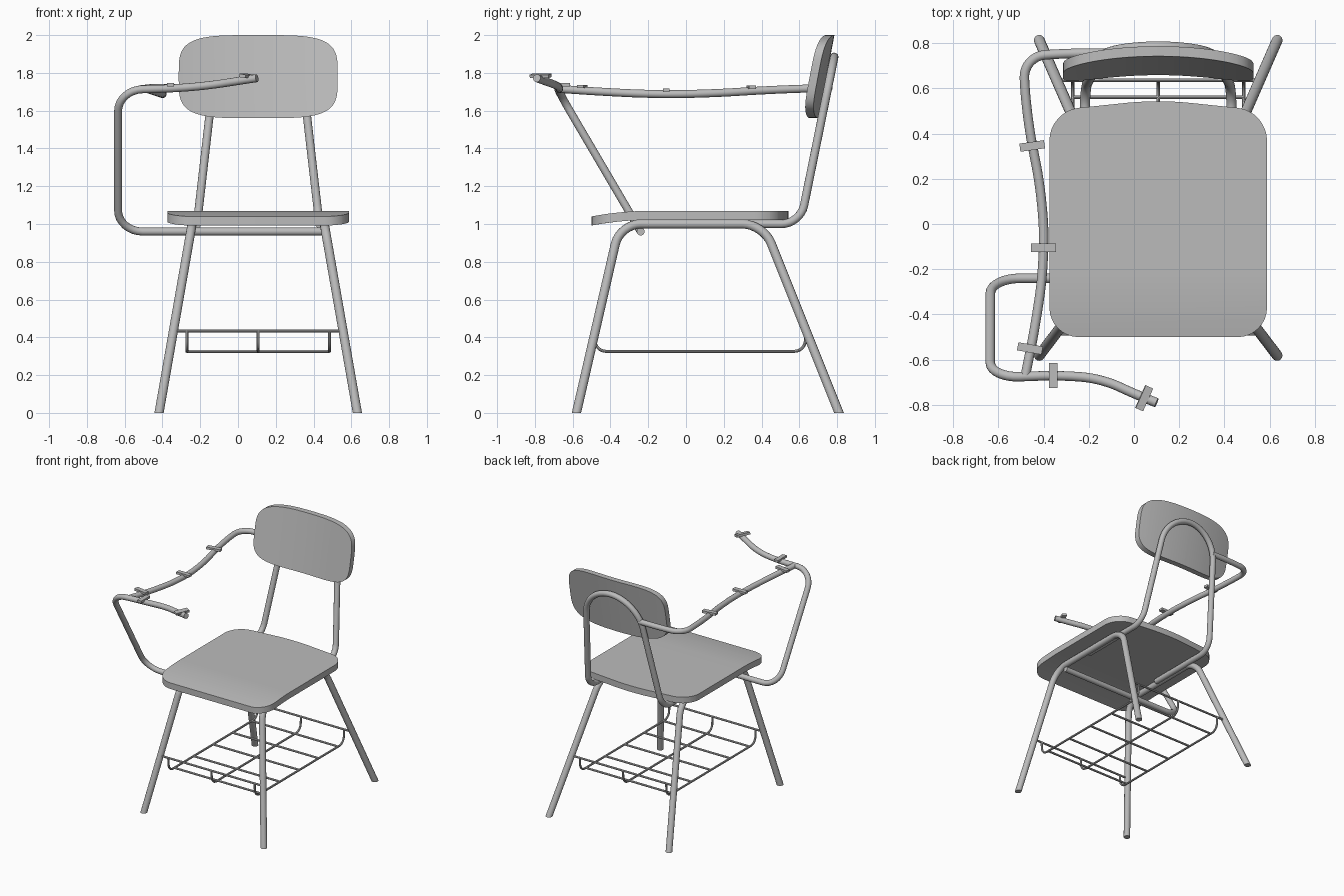
import bpy, bmesh, math
from mathutils import Vector, Matrix
from mathutils.geometry import interpolate_bezier

cube = bpy.data.objects.get("Cube")
if cube:
    bpy.data.objects.remove(cube, do_unlink=True)

grey = bpy.data.materials.new("plain grey")
grey.use_nodes = True
grey.diffuse_color = (0.5, 0.5, 0.5, 1)
grey.node_tree.nodes["Principled BSDF"].inputs["Base Color"].default_value = (0.5, 0.5, 0.5, 1)

CX = 0.107   # centre line of the chair


def finish(bm, name, smooth=True):
    bmesh.ops.recalc_face_normals(bm, faces=bm.faces)
    mesh = bpy.data.meshes.new(name)
    bm.to_mesh(mesh)
    bm.free()
    mesh.materials.append(grey)
    ob = bpy.data.objects.new(name, mesh)
    bpy.context.collection.objects.link(ob)
    if smooth:
        bpy.ops.object.select_all(action='DESELECT')
        ob.select_set(True)
        bpy.context.view_layer.objects.active = ob
        bpy.ops.object.shade_smooth_by_angle(angle=math.radians(40))
    return ob


def fillet(points, reach, closed=False, steps=9):
    """Round the corners of a path; reach is how far each bend runs along its sides."""
    pts = [Vector(p) for p in points]
    out = []
    for i, p in enumerate(pts):
        if not closed and i in (0, len(pts) - 1):
            out.append(p)
            continue
        a, b = pts[i - 1] - p, pts[(i + 1) % len(pts)] - p
        t = min(reach, a.length * 0.499, b.length * 0.499)
        a, b = p + a.normalized() * t, p + b.normalized() * t
        out += interpolate_bezier(a, a.lerp(p, 0.55), b.lerp(p, 0.55), b, steps)
    return out


def tube(name, path, radius, sides=16, cut_floor=False):
    """Sweep a round section along the path with parallel transport."""
    bm = bmesh.new()
    rings = []
    normal = None
    for i, p in enumerate(path):
        d = (path[min(i + 1, len(path) - 1)] - path[max(i - 1, 0)]).normalized()
        normal = d.orthogonal() if normal is None else normal - d * normal.dot(d)
        normal.normalize()
        side = d.cross(normal)
        angles = [math.tau * k / sides for k in range(sides)]
        rings.append([bm.verts.new(p + (normal * math.cos(a) + side * math.sin(a)) * radius)
                      for a in angles])
    for r, q in zip(rings, rings[1:]):
        for k in range(sides):
            n = (k + 1) % sides
            bm.faces.new((r[k], r[n], q[n], q[k]))
    bm.faces.new(rings[0])
    bm.faces.new(rings[-1])
    if cut_floor:
        cut = bmesh.ops.bisect_plane(bm, geom=bm.verts[:] + bm.edges[:] + bm.faces[:],
                                     plane_co=(0, 0, 0), plane_no=(0, 0, 1), clear_inner=True)
        bmesh.ops.holes_fill(bm, edges=[e for e in bm.edges if e.is_boundary])
    return finish(bm, name)


def panel(name, outline, thickness, axis, span, cuts, warp):
    """Flat slab in xy, sliced along one axis and then bent by warp."""
    bm = bmesh.new()
    face = bm.faces.new([bm.verts.new((p[0], p[1], 0)) for p in outline])
    for i in range(1, cuts):
        no = Vector((0, 0, 0))
        no[axis] = 1
        bmesh.ops.bisect_plane(bm, geom=bm.verts[:] + bm.edges[:] + bm.faces[:],
                               plane_co=no * (span[0] + (span[1] - span[0]) * i / cuts),
                               plane_no=no)
    ext = bmesh.ops.extrude_face_region(bm, geom=bm.faces[:])
    for v in ext["geom"]:
        if isinstance(v, bmesh.types.BMVert):
            v.co.z += thickness
    for v in bm.verts:
        v.co = warp(v.co)
    return finish(bm, name)


# Seat: straight front, bowed rear edge, front lip curving down
half = 0.481
outline = fillet([(CX + half, -0.5, 0), (CX + half, 0.5, 0), (CX, 0.55, 0),
                  (CX - half, 0.5, 0), (CX - half, -0.5, 0)], 0.13, closed=True)
front = [p for p in outline]


def seat_warp(c):
    dip = max(0, -0.18 - c.y) / 0.32
    return Vector((c.x, c.y, c.z + 1.022 - 0.03 * dip ** 2))


panel("seat", outline, 0.048, 1, (-0.5, 0.53), 24, seat_warp)


# Backrest: soft rounded rectangle, bowed and leaning backwards
def superellipse(a, b, power, count=72):
    pts = []
    for k in range(count):
        c, s = math.cos(math.tau * k / count), math.sin(math.tau * k / count)
        pts.append((a * math.copysign(abs(c) ** (2 / power), c),
                    b * math.copysign(abs(s) ** (2 / power), s)))
    return pts


def back_warp(c):
    y = 0.70 + 0.19 * c.y - 0.045 * (c.x / 0.42) ** 2 + c.z
    return Vector((c.x + CX, y, c.y + 1.78))


panel("backrest", superellipse(0.421, 0.22, 4), 0.044, 0, (-0.42, 0.42), 24, back_warp)

# Leg frames: one bent tube on each side, splayed outwards
for s, label in ((1, "left"), (-1, "right")):
    def leg(y, z):
        return (CX + s * (0.525 - 0.175 * z), y, z)
    tube(label + "_leg_frame",
         fillet([leg(-0.603, -0.1), leg(-0.35, 1.0), leg(0.41, 1.0), leg(0.85, -0.1)], 0.11),
         0.024, cut_floor=True)

# Back support: one hoop running under the seat and up behind the backrest
hoop = [(-0.324, 0.0, 1.0), (-0.324, 0.605, 1.0), (-0.222, 0.785, 1.885)]
hoop += [(-x, y, z) for x, y, z in reversed(hoop)]
hoop = [(x + CX, y, z) for x, y, z in hoop]
path = fillet(hoop[:3] + hoop[3:], 0.1)
bends = fillet(hoop, 0.22, steps=14)
path = fillet(hoop, 0.1)[:10] + bends[15:43] + fillet(hoop, 0.1)[-10:]
tube("back_support_hoop", path, 0.022)

# Arm support: crosses under the seat, rises at the side and carries the front rail
tube("arm_support",
     fillet([(0.46, -0.24, 0.96), (-0.635, -0.24, 0.96), (-0.635, -0.68, 1.71),
             (-0.32, -0.668, 1.718), (-0.14, -0.685, 1.735), (0.0, -0.75, 1.757),
             (0.1, -0.79, 1.772)], 0.13), 0.021)

# Side rail: from the hoop forward to the arm support
tube("arm_side_rail",
     fillet([(-0.12, 0.755, 1.72), (-0.30, 0.755, 1.72), (-0.49, 0.74, 1.72),
             (-0.475, 0.48, 1.712), (-0.405, 0.12, 1.69), (-0.395, -0.15, 1.686),
             (-0.43, -0.42, 1.698), (-0.48, -0.67, 1.715)], 0.16), 0.021)

# Mounting clips on top of the rails: x, y, z, heading in degrees
clips = [(-0.45, 0.345, 1.725, 8), (-0.40, -0.105, 1.709, 0), (-0.46, -0.55, 1.728, -10),
         (-0.357, -0.67, 1.738, 90), (0.045, -0.77, 1.784, 66)]
for i, (x, y, z, turn) in enumerate(clips):
    bm = bmesh.new()
    tilt = Matrix.Rotation(math.radians(9 if i == 4 else 0), 4, 'X')
    bmesh.ops.create_cube(bm, size=1, matrix=Matrix.Translation((x, y, z))
                          @ Matrix.Rotation(math.radians(turn), 4, 'Z') @ tilt
                          @ Matrix.Diagonal((0.11, 0.036, 0.018, 1)))
    finish(bm, "clip_%d" % (i + 1), smooth=False)

# Wire book rack: end bars between the legs, hanging rods and cross bars
WIRE = 0.008
for label, y in (("front", -0.485), ("rear", 0.635)):
    tube("rack_%s_bar" % label, [Vector((CX + s * 0.445, y, 0.433)) for s in (-1, 1)], WIRE, 8)
for i, x in enumerate((-0.378, 0, 0.378)):
    tube("rack_rod_%d" % (i + 1),
         fillet([(CX + x, -0.485, 0.433), (CX + x, -0.478, 0.326),
                 (CX + x, 0.628, 0.326), (CX + x, 0.635, 0.433)], 0.06), WIRE, 8)
for i in range(5):
    y = -0.41 + i * 0.2425
    tube("rack_cross_bar_%d" % (i + 1),
         [Vector((CX + s * 0.378, y, 0.326)) for s in (-1, 1)], WIRE, 8)
